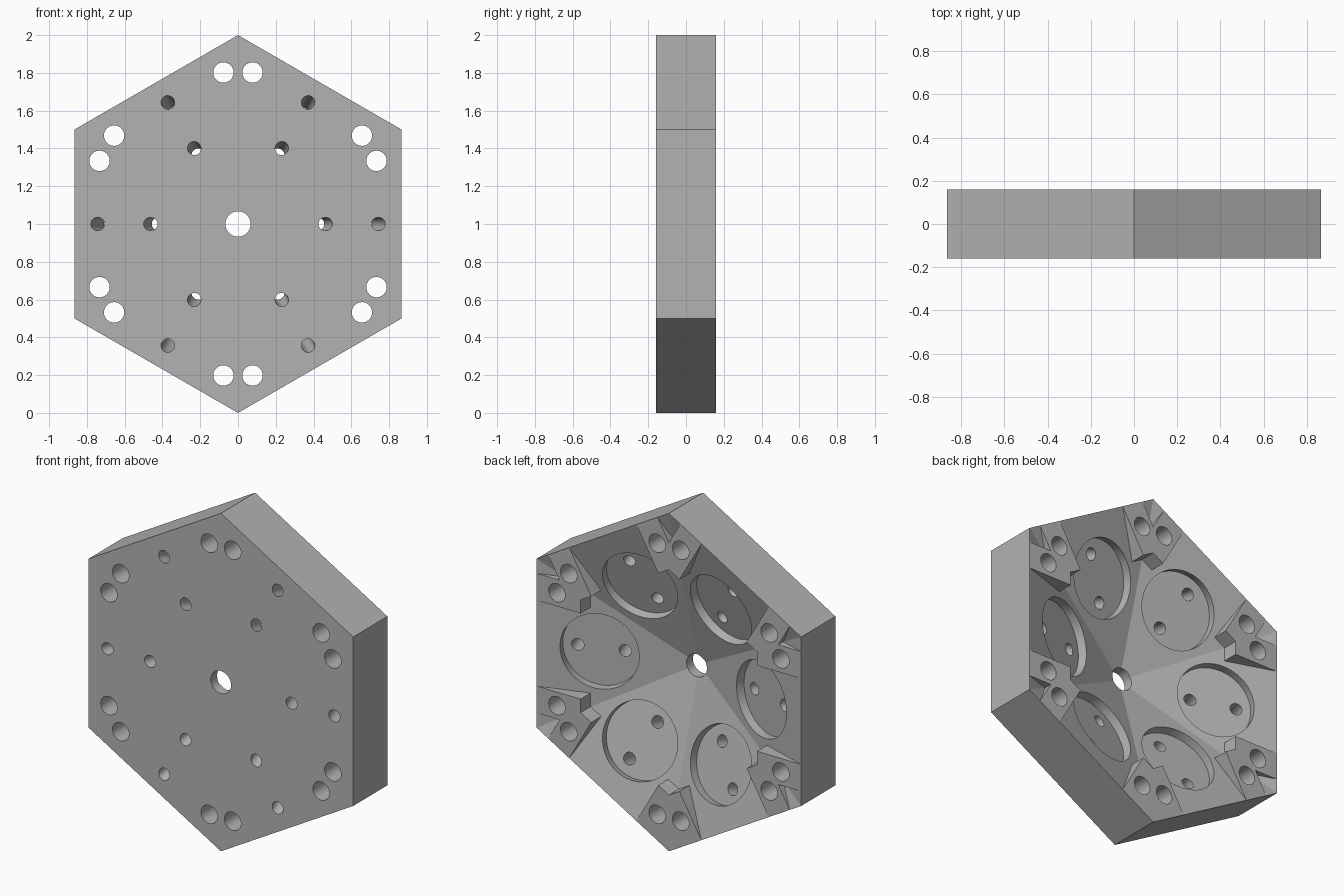
import bpy, bmesh
from math import atan, cos, pi, radians, sin, sqrt
from mathutils import Vector

if "Cube" in bpy.data.objects:
    bpy.data.objects.remove(bpy.data.objects["Cube"])

HALF = 0.16                  # half of the plate thickness
APOTHEM = sqrt(3) / 2
SLOPE = 0.325                # fall of the dished back towards the centre
TILT = atan(SLOPE)
CENTRE = Vector((0, 0, 1))
BACK = Vector((0, 1, 0))


def radial(angle):
    return Vector((cos(radians(angle)), 0, sin(radians(angle))))


def make_object(name, bm):
    bmesh.ops.recalc_face_normals(bm, faces=bm.faces)
    mesh = bpy.data.meshes.new(name)
    bm.to_mesh(mesh)
    bm.free()
    obj = bpy.data.objects.new(name, mesh)
    bpy.context.collection.objects.link(obj)
    return obj


def add_prism(bm, points, y0, y1):
    low = [bm.verts.new((p.x, y0, p.z)) for p in points]
    high = [bm.verts.new((p.x, y1, p.z)) for p in points]
    bm.faces.new(low)
    bm.faces.new(high)
    for i in range(len(points)):
        j = (i + 1) % len(points)
        bm.faces.new((low[i], low[j], high[j], high[i]))


def add_cylinder(bm, start, end, radius, sides):
    axis = end - start
    rot = axis.to_track_quat('Z', 'Y').to_matrix().to_4x4()
    rot.translation = (start + end) / 2
    bmesh.ops.create_cone(bm, cap_ends=True, segments=sides, radius1=radius,
                          radius2=radius, depth=axis.length, matrix=rot)


def subtract(target, bm):
    cutter = make_object("cutter", bm)
    cutter.hide_render = True
    mod = target.modifiers.new("cut", 'BOOLEAN')
    mod.operation = 'DIFFERENCE'
    mod.solver = 'EXACT'
    mod.object = cutter
    bpy.context.view_layer.update()
    result = bpy.data.meshes.new_from_object(
        target.evaluated_get(bpy.context.evaluated_depsgraph_get()))
    target.modifiers.clear()
    target.data = result
    bpy.data.objects.remove(cutter)


corners = range(30, 390, 60)
facets = range(0, 360, 60)

# Hexagonal plate
bm = bmesh.new()
add_prism(bm, [CENTRE + radial(a) for a in corners], -HALF, HALF)
plate = make_object("hexagonal_plate", bm)

# Six-sided dish volume, extended past the back face
bm = bmesh.new()
apex = bm.verts.new(CENTRE + BACK * (HALF - SLOPE * APOTHEM))
grow = 1.3
rim_y = HALF + SLOPE * APOTHEM * (grow - 1) + 0.001
rim = [bm.verts.new(CENTRE + radial(a) * grow + BACK * rim_y) for a in corners]
bm.faces.new(rim)
for i in range(6):
    bm.faces.new((rim[i], rim[(i + 1) % 6], apex))
dish = make_object("dish_cutter", bm)

# Keep a pair of square-on mounting pads at each corner
for side in (-1, 1):
    bm = bmesh.new()
    for a in corners:
        along = radial(a + side * 30)
        across = radial(a + side * 30 + 90) * 0.08
        start = CENTRE + radial(a) * 0.667
        end = start + along * 0.8
        add_prism(bm, [start - across, end - across, end + across, start + across],
                  -0.5, 0.7)
    subtract(dish, bm)
bm = bmesh.new()
bm.from_mesh(dish.data)
bpy.data.objects.remove(dish)
subtract(plate, bm)

# Round pockets square to each sloping facet
pockets = bmesh.new()
holes = bmesh.new()
for a in facets:
    out = radial(a)
    normal = BACK * cos(TILT) - out * sin(TILT)
    middle = CENTRE + out * 0.53 + BACK * (HALF - SLOPE * (APOTHEM - 0.53))
    add_cylinder(pockets, middle - normal * 0.05, middle + normal * 0.1, 0.222, 64)
    # Two tilted screw holes through each pocket
    for r in (0.463, 0.743):
        front = CENTRE + out * r - BACK * HALF
        add_cylinder(holes, front - normal * 0.1, front + normal * 0.35, 0.035, 32)
subtract(plate, pockets)

# Straight holes through the pads and the centre
for a in corners:
    for side in (-1, 1):
        p = CENTRE + radial(a) * 0.802 + radial(a + 90) * side * 0.077
        add_cylinder(holes, p - BACK * 0.3, p + BACK * 0.3, 0.054, 32)
add_cylinder(holes, CENTRE - BACK * 0.3, CENTRE + BACK * 0.3, 0.067, 40)
subtract(plate, holes)

# Plain grey finish
grey = bpy.data.materials.new("plain_grey")
grey.use_nodes = True
colour = (0.45, 0.45, 0.45, 1)
grey.diffuse_color = colour
grey.node_tree.nodes["Principled BSDF"].inputs["Base Color"].default_value = colour
plate.data.materials.clear()
plate.data.materials.append(grey)
for poly in plate.data.polygons:
    poly.material_index = 0

bpy.ops.object.select_all(action='DESELECT')
plate.select_set(True)
bpy.context.view_layer.objects.active = plate
bpy.ops.object.shade_smooth_by_angle(angle=radians(14))
